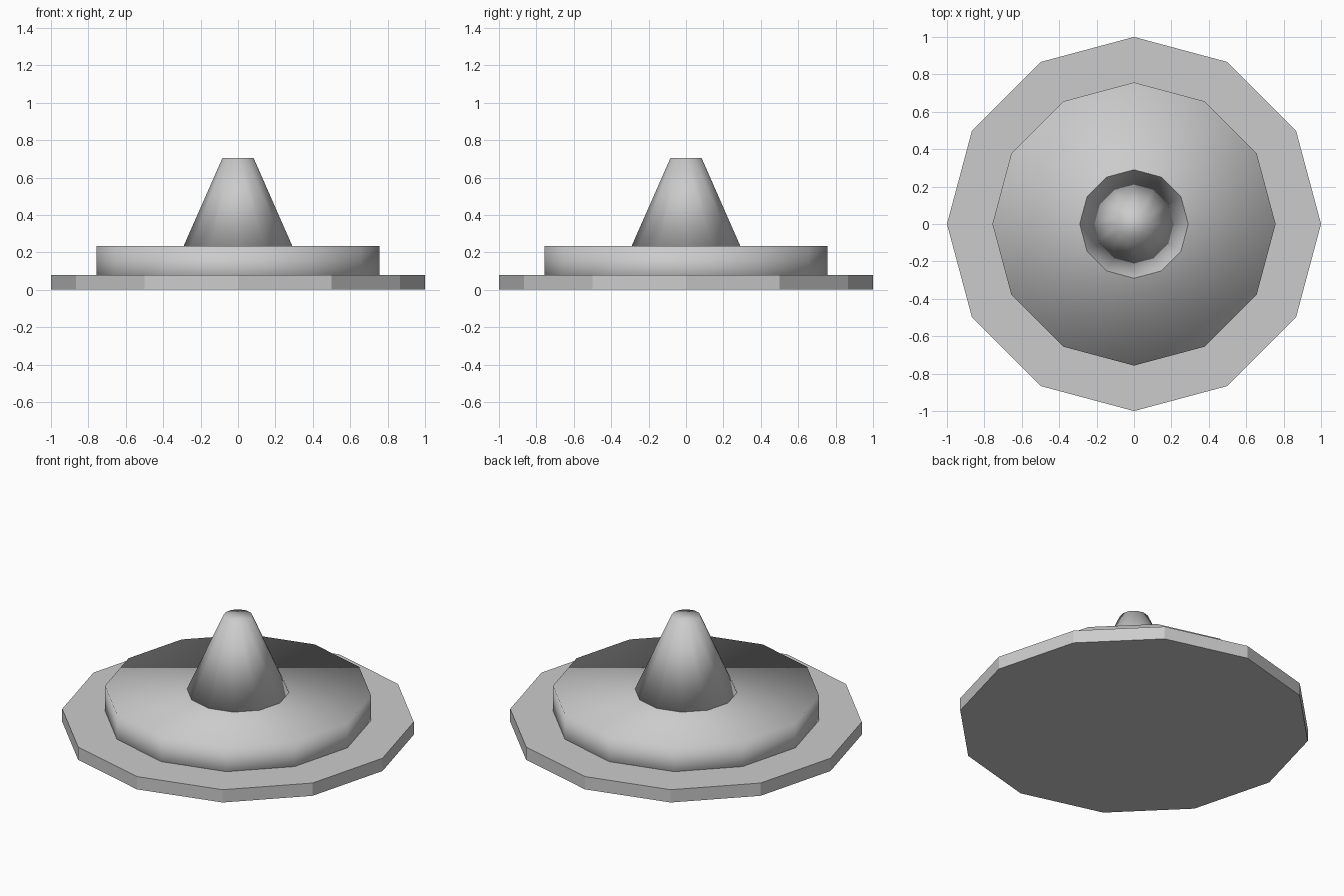
import bpy

if "Cube" in bpy.data.objects:
    bpy.data.objects.remove(bpy.data.objects["Cube"])

SIDES = 12


def tapered_disc(name, r_bottom, r_top, z0, z1, smooth):
    """Capped 12-sided frustum standing between two heights."""
    bpy.ops.mesh.primitive_cone_add(
        vertices=SIDES, radius1=r_bottom, radius2=r_top,
        depth=z1 - z0, location=(0, 0, (z0 + z1) / 2))
    obj = bpy.context.object
    obj.name = name
    if smooth:
        bpy.ops.object.shade_smooth()
    else:
        bpy.ops.object.shade_flat()
    return obj


# Thin faceted plate on the ground
tapered_disc("base_plate", 1.0, 1.0, 0.0, 0.08, False)

# Thicker soft-shaded disc set into the plate
tapered_disc("middle_disc", 0.757, 0.757, 0.01, 0.235, True)

# Soft-shaded truncated cone on top
tapered_disc("cone", 0.29, 0.083, 0.235, 0.705, True)
